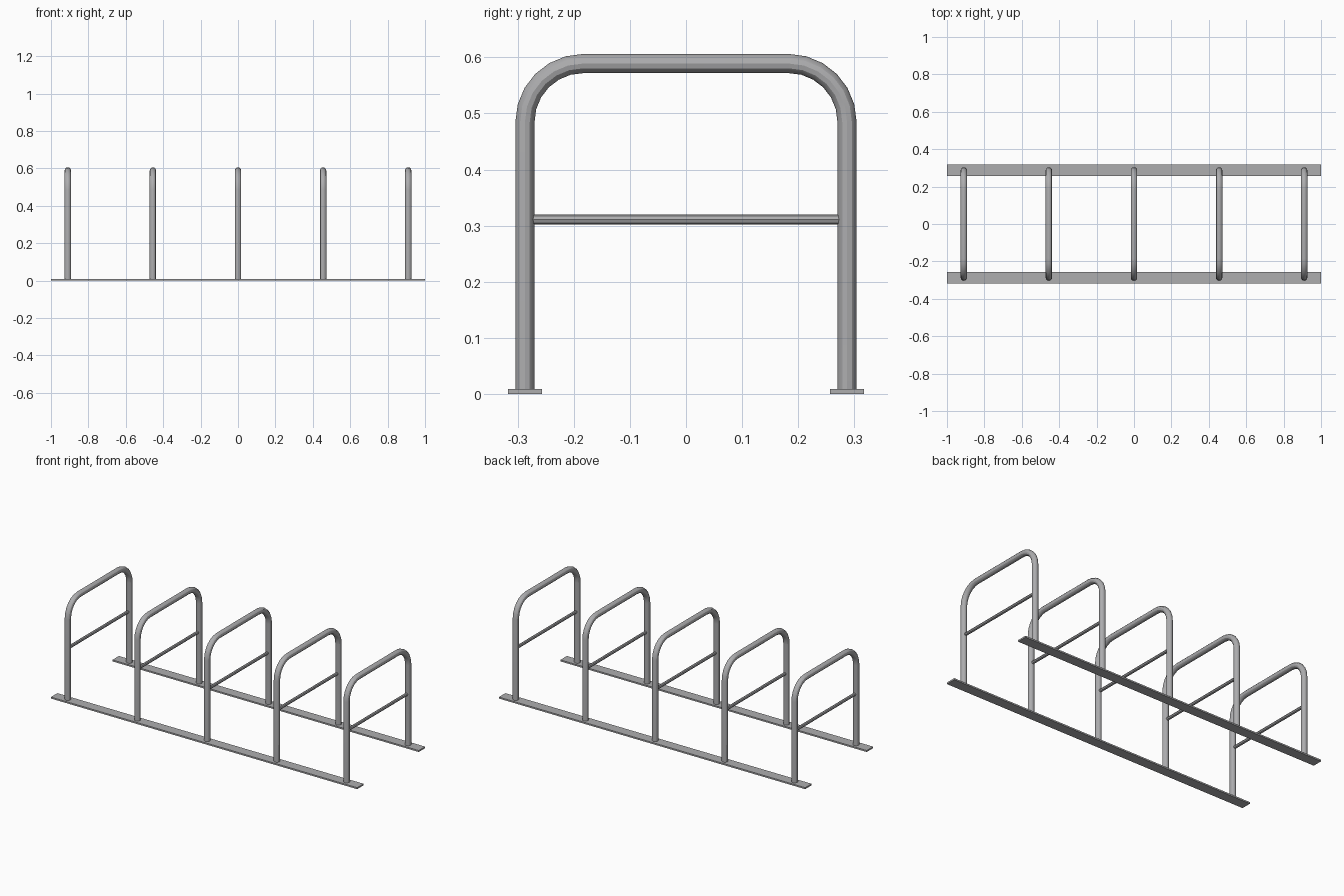
import bpy
from math import sin, cos, pi

cube = bpy.data.objects.get("Cube")
if cube:
    bpy.data.objects.remove(cube, do_unlink=True)

# One galvanised steel colour
steel = bpy.data.materials.new("galvanised_steel")
steel.use_nodes = True
colour = (0.42, 0.42, 0.43, 1)
steel.diffuse_color = colour
steel.node_tree.nodes["Principled BSDF"].inputs["Base Color"].default_value = colour

HALF = 0.287      # half distance between the legs
TOP = 0.589       # height of the top tube's centre
BEND = 0.104      # bend radius
TUBE = 0.017
PLATE = 0.009     # rail thickness
SPACING = 0.455


def finish(obj, name):
    obj.name = name
    obj.data.materials.clear()
    obj.data.materials.append(steel)
    bpy.ops.object.select_all(action='DESELECT')
    obj.select_set(True)
    bpy.context.view_layer.objects.active = obj
    bpy.ops.object.shade_smooth_by_angle()
    return obj


def tube(name, points, radius, resolution):
    """Round tube swept along a list of points, turned into a mesh."""
    curve = bpy.data.curves.new(name, 'CURVE')
    curve.dimensions = '3D'
    curve.bevel_depth = radius
    curve.bevel_resolution = resolution
    curve.use_fill_caps = True
    spline = curve.splines.new('POLY')
    spline.points.add(len(points) - 1)
    for p, co in zip(spline.points, points):
        p.co = (*co, 1)
    obj = bpy.data.objects.new(name, curve)
    bpy.context.collection.objects.link(obj)
    bpy.ops.object.select_all(action='DESELECT')
    obj.select_set(True)
    bpy.context.view_layer.objects.active = obj
    bpy.ops.object.convert(target='MESH')
    return finish(bpy.context.object, name)


# Hoop path: front leg, bend, then mirrored to the back
STEPS = 6
bend = [(0, -(HALF - BEND) - BEND * cos(a), TOP - BEND + BEND * sin(a))
        for a in (i * pi / 2 / STEPS for i in range(STEPS + 1))]
front = [(0, -HALF, PLATE / 2)] + bend
path = front + [(x, -y, z) for x, y, z in reversed(front)]

hoop = tube("hoop_1", path, TUBE, 4)
bar = tube("crossbar_1", [(0, -HALF + 0.01, 0.311), (0, HALF - 0.01, 0.311)], 0.009, 2)

# Five hoops, each with a crossbar
for part, label in ((hoop, "hoop"), (bar, "crossbar")):
    part.location.x = -2 * SPACING
    for i in range(1, 5):
        copy = part.copy()
        copy.name = f"{label}_{i + 1}"
        copy.location.x = (i - 2) * SPACING
        bpy.context.collection.objects.link(copy)

# Flat ground rails
for side, label in ((-1, "front_rail"), (1, "back_rail")):
    bpy.ops.mesh.primitive_cube_add(size=1, location=(0, side * HALF, PLATE / 2))
    rail = bpy.context.object
    rail.scale = (2, 0.06, PLATE)
    bpy.ops.object.transform_apply(location=False, rotation=False, scale=True)
    finish(rail, label)
